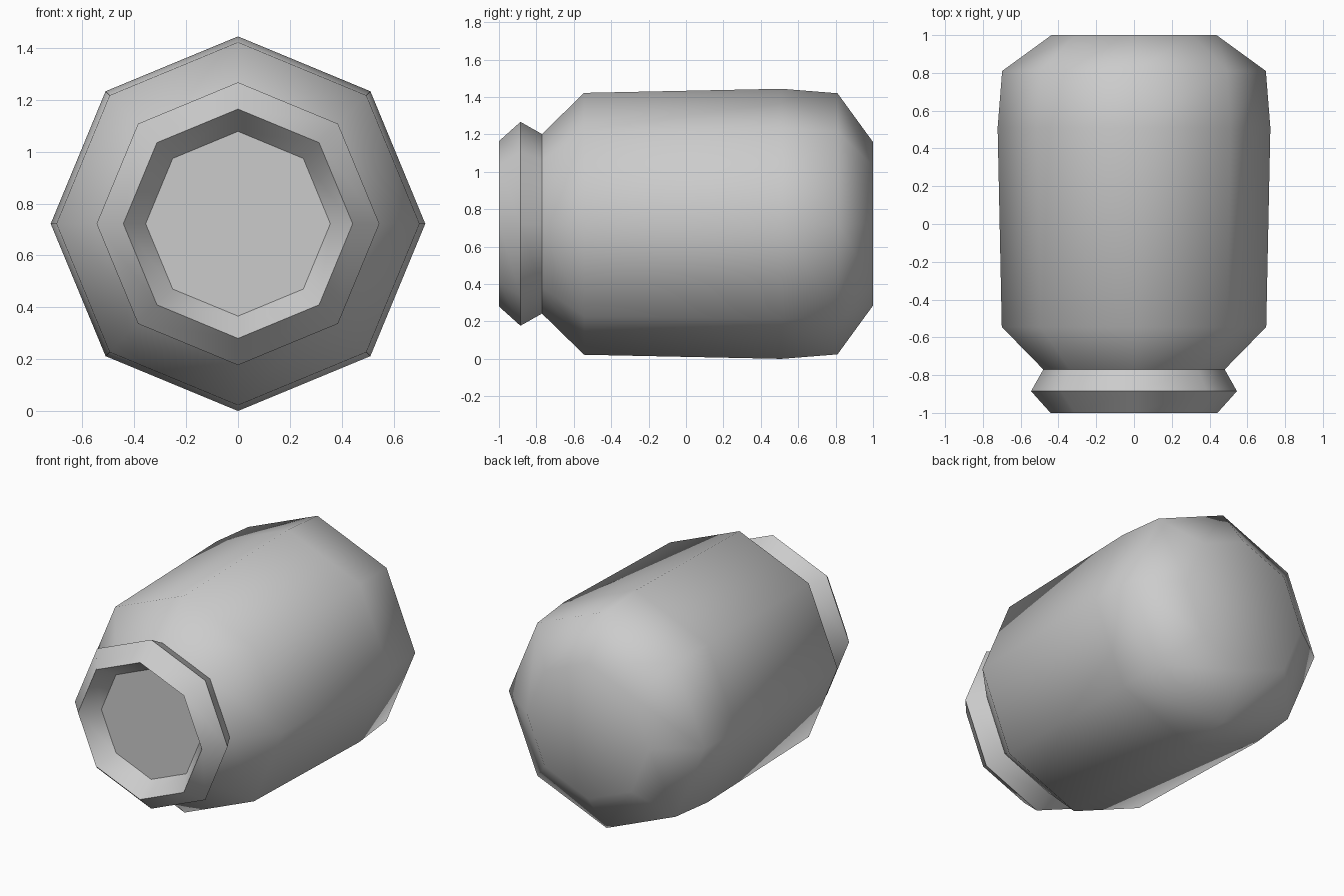
import bpy, bmesh, math

if "Cube" in bpy.data.objects:
    bpy.data.objects.remove(bpy.data.objects["Cube"])

SIDES = 8
CENTRE_Z = 0.722

# (y, radius) from the closed back, over the body and lip, into the recessed front
profile = [(1.0, 0.437), (0.81, 0.698), (0.51, 0.722), (-0.545, 0.70),
           (-0.77, 0.48), (-0.885, 0.545), (-1.0, 0.442), (-0.885, 0.356)]


def lathe(name, points):
    """Revolve a profile about a lengthwise axis and cap both ends."""
    bm = bmesh.new()
    rings = []
    for y, r in points:
        rings.append([bm.verts.new((r * math.cos(2 * math.pi * i / SIDES), y,
                                    CENTRE_Z + r * math.sin(2 * math.pi * i / SIDES)))
                      for i in range(SIDES)])
    for a, b in zip(rings, rings[1:]):
        for i in range(SIDES):
            j = (i + 1) % SIDES
            bm.faces.new((a[i], a[j], b[j], b[i]))
    bm.faces.new(rings[0])
    bm.faces.new(rings[-1])
    bmesh.ops.recalc_face_normals(bm, faces=bm.faces)
    mesh = bpy.data.meshes.new(name)
    bm.to_mesh(mesh)
    bm.free()
    obj = bpy.data.objects.new(name, mesh)
    bpy.context.collection.objects.link(obj)
    return obj


# Octagonal jar lying on its side, with neck groove and flared lip
jar = lathe("jar_body", profile)
bpy.context.view_layer.objects.active = jar
jar.select_set(True)
bpy.ops.object.shade_smooth_by_angle(angle=math.radians(52))
